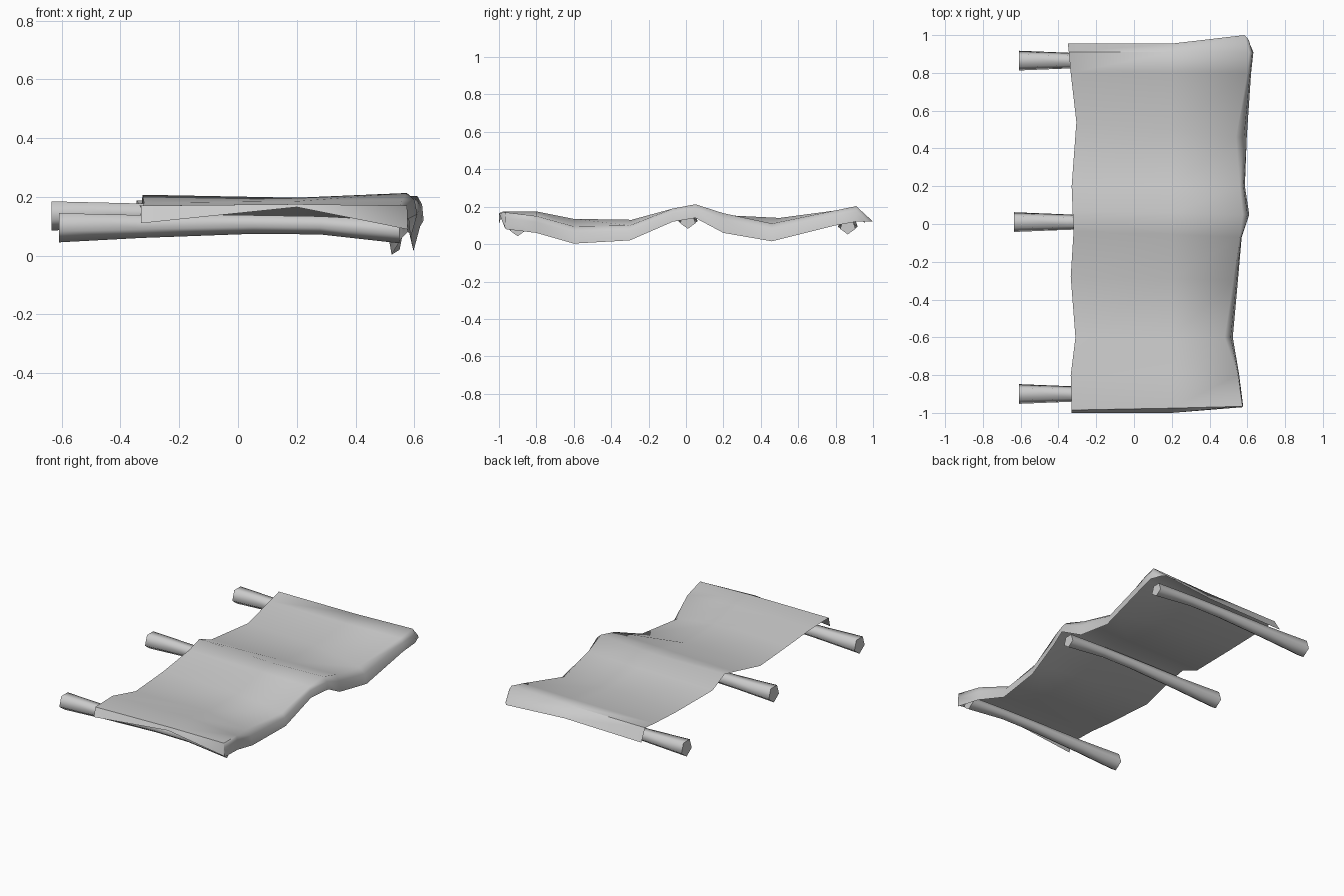
import bpy, bmesh, math

cube = bpy.data.objects.get("Cube")
if cube:
    bpy.data.objects.remove(cube, do_unlink=True)


def make_material(name, colour):
    mat = bpy.data.materials.new(name)
    mat.use_nodes = True
    mat.diffuse_color = colour
    mat.node_tree.nodes["Principled BSDF"].inputs["Base Color"].default_value = colour
    return mat


def loft(name, rings, material, closed, angle):
    """Bridge rows of points into a surface; closed rows become a capped tube."""
    bm = bmesh.new()
    rows = [[bm.verts.new(point) for point in ring] for ring in rings]
    for lower, upper in zip(rows, rows[1:]):
        count = len(lower)
        for i in range(count if closed else count - 1):
            j = (i + 1) % count
            bm.faces.new((lower[i], lower[j], upper[j], upper[i]))
    if closed:
        bm.faces.new(rows[0])
        bm.faces.new(rows[-1])
        bmesh.ops.recalc_face_normals(bm, faces=bm.faces)
    mesh = bpy.data.meshes.new(name)
    bm.to_mesh(mesh)
    bm.free()
    mesh.materials.append(material)
    obj = bpy.data.objects.new(name, mesh)
    bpy.context.collection.objects.link(obj)
    bpy.ops.object.select_all(action="DESELECT")
    obj.select_set(True)
    bpy.context.view_layer.objects.active = obj
    bpy.ops.object.shade_smooth_by_angle(angle=math.radians(angle))
    return obj


grey = make_material("plain grey", (0.6, 0.6, 0.6, 1.0))

# Draped cloth, front to back:
# y, left x, left y, left z, middle z, fold x, fold z, lip x, lip z
drape = [
    (-.965, -.33, -.985, .17, .175, .575, .17, .578, .08),
    (-.8, -.335, -.8, .17, .175, .55, .15, .557, .06),
    (-.6, -.31, -.6, .13, .135, .48, .095, .523, .003),
    (-.3, -.335, -.28, .13, .13, .525, .1, .55, .02),
    (-.07, -.32, -.04, .18, .185, .56, .19, .57, .12),
    (.05, -.325, .07, .207, .197, .575, .213, .61, .14),
    (.2, -.33, .2, .153, .155, .56, .165, .587, .06),
    (.46, -.305, .54, .135, .14, .54, .11, .597, .015),
    (.8, -.335, .8, .17, .172, .6, .18, .62, .1),
    (.91, -.345, .91, .187, .19, .61, .203, .632, .12),
]
middle_x = .2


def shoulder(fold, lip):
    """Round the hanging lip outwards between its fold and its hem."""
    return (fold[0] + .75 * (lip[0] - fold[0]), (fold[1] + lip[1]) / 2,
            fold[2] + .35 * (lip[2] - fold[2]))


def cloth_row(left, middle, fold, lip):
    return [left, middle, fold, shoulder(fold, lip), lip]


cloth_rows = [
    cloth_row((lx, ly, lz), (middle_x, (y + ly) / 2, mz), (fx, y, fz), (px, y, pz))
    for y, lx, ly, lz, mz, fx, fz, px, pz in drape
]
# Hanging flaps at the front and back ends
front_flap = cloth_row((-.33, -1, .11), (middle_x, -1, .165),
                       (.574, -.97, .09), (.58, -.955, .08))
back_flap = cloth_row((-.35, .955, .11), (middle_x, .955, .12),
                      (.585, 1, .12), (.615, .95, .12))
loft("draped_cloth", [front_flap] + cloth_rows + [back_flap], grey, False, 60)

# Bent tapering poles: x, height, radius along the length
pole_path = [(-.61, .1, .055), (-.33, .103, .043), (.05, .109, .035),
             (.28, .106, .034), (.55, .085, .043)]
SIDES = 5


def pole(name, y, shift, lift):
    rings = []
    for x, z, radius in pole_path:
        turns = [math.tau * (i / SIDES - 1 / 4) for i in range(SIDES)]
        rings.append([
            (x + shift, y + radius * math.cos(a), z + lift + radius * math.sin(a))
            for a in turns
        ])
    loft(name, rings, grey, True, 75)


pole("front_pole", -.9, 0, 0)
pole("middle_pole", .01, -.025, .04)
pole("back_pole", .865, 0, .01)
